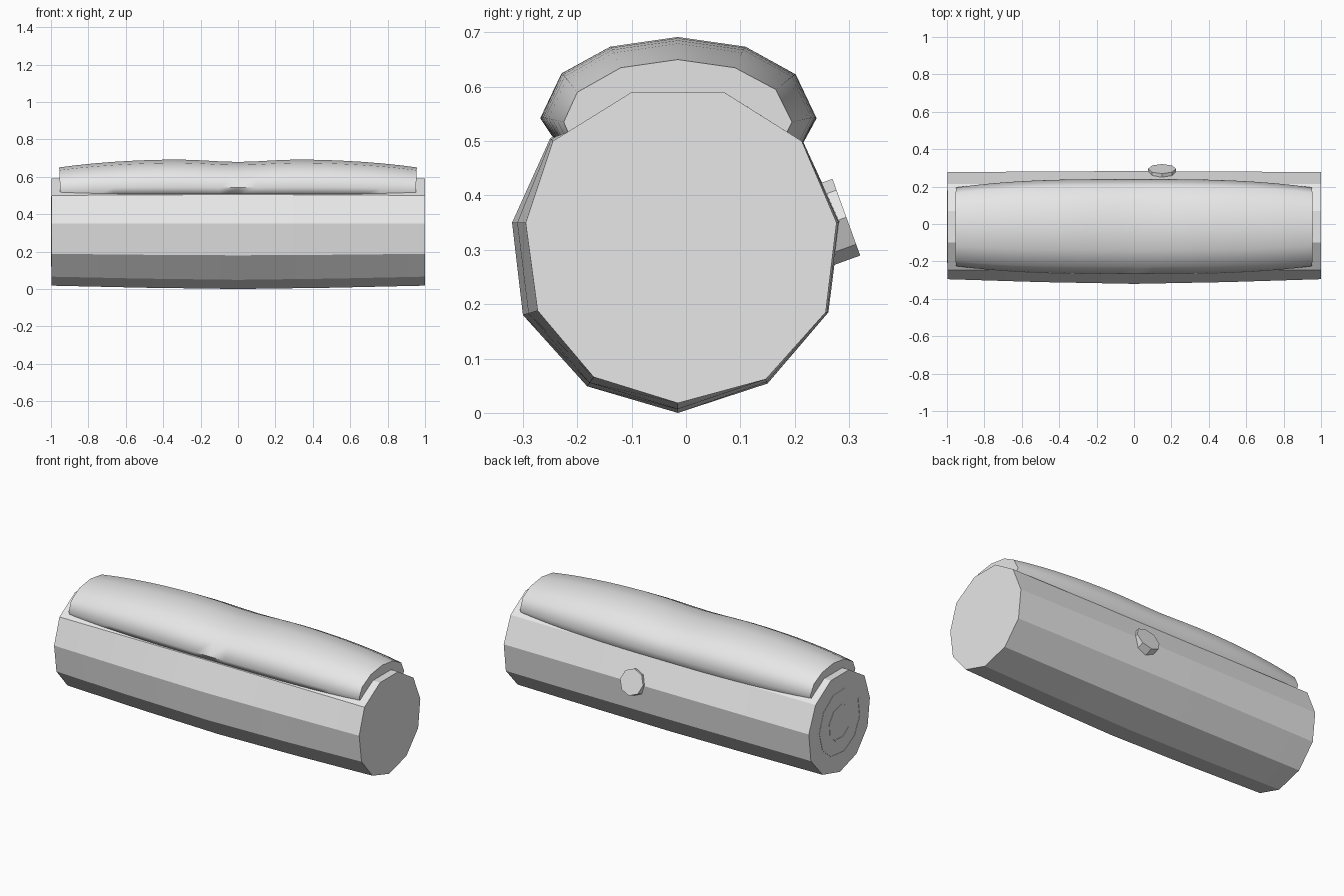
import bpy, bmesh
from math import cos, sin, radians, exp
from mathutils import Vector

cube = bpy.data.objects.get("Cube")
if cube:
    bpy.data.objects.remove(cube, do_unlink=True)

grey = bpy.data.materials.new("pale grey")
grey.use_nodes = True
GREY = (0.8, 0.8, 0.8, 1)
grey.diffuse_color = GREY
grey.node_tree.nodes["Principled BSDF"].inputs["Base Color"].default_value = GREY


def loft(name, rings, angle):
    """Skin closed rings of points, cap both ends, smooth below the angle."""
    bm = bmesh.new()
    loops = [[bm.verts.new(p) for p in ring] for ring in rings]
    n = len(loops[0])
    for a, b in zip(loops, loops[1:]):
        for i in range(n):
            j = (i + 1) % n
            bm.faces.new((a[i], a[j], b[j], b[i]))
    bm.faces.new(loops[0])
    bm.faces.new(loops[-1])
    bmesh.ops.recalc_face_normals(bm, faces=bm.faces)
    mesh = bpy.data.meshes.new(name)
    bm.to_mesh(mesh)
    bm.free()
    mesh.materials.append(grey)
    obj = bpy.data.objects.new(name, mesh)
    bpy.context.collection.objects.link(obj)
    bpy.ops.object.select_all(action='DESELECT')
    obj.select_set(True)
    bpy.context.view_layer.objects.active = obj
    bpy.ops.object.shade_smooth_by_angle(angle=radians(angle))
    return obj


def blend(a, b, t):
    return [Vector(p).lerp(Vector(q), t) for p, q in zip(a, b)]


# Log: faceted section that swells slightly towards the middle
log_end = [(.07, .59), (-.1, .59), (-.245, .5), (-.295, .35), (-.273, .188), (-.17, .066),
           (-.015, .018), (.147, .062), (.257, .185), (.277, .35), (.213, .5)]
log_mid = [(.07, .59), (-.1, .59), (-.25, .505), (-.32, .35), (-.3, .18), (-.182, .049),
           (-.015, 0), (.15, .054), (.262, .185), (.283, .352), (.215, .5)]
rings = []
for x in (-.998, -.5, 0, .5, 1):
    rings.append([(x, p.x, p.y) for p in blend(log_end, log_mid, 1 - abs(x) ** 1.4)])
loft("log", rings, 25)

# Soft layer on top: tapers at the ends and dips in the middle
cover_end = [(-.21, .5), (-.225, .535), (-.2, .59), (-.12, .635), (-.015, .65),
             (.09, .635), (.165, .595), (.195, .535), (.18, .505)]
cover_mid = [(-.24, .5), (-.268, .545), (-.23, .627), (-.14, .677), (-.015, .695),
             (.11, .677), (.203, .625), (.24, .545), (.215, .495)]
rings = []
for i in range(-10, 11):
    u = i / 10
    dip = .08 * exp(-(u / .22) ** 2)
    rings.append([(u * (.95 + .04 * (p.y - .5)), p.x, p.y - dip * (p.y - .5))
                  for p in blend(cover_end, cover_mid, 1 - abs(u) ** 3)])
loft("top_layer", rings, 60)

# Branch stub on the back, tilted upwards
axis = Vector((0, .94, .34)).normalized()
side = Vector((1, 0, 0))
up = side.cross(axis)
tip = Vector((.15, .295, .36))
rings = []
for depth in (.1, 0):
    rings.append([tip - axis * depth + .075 * (side * cos(a) + up * sin(a))
                  for a in (radians(45 * k) for k in range(8))])
loft("branch_stub", rings, 25)


# Growth rings: thin open bands on one end of the log
def growth_ring(name, radius, start, stop, steps):
    rings = []
    for k in range(steps + 1):
        a = radians(start + (stop - start) * k / steps)
        rings.append([(x, -.015 - r * cos(a), .31 + r * sin(a))
                      for x, r in ((-.994, radius), (-1, radius),
                                   (-1, radius + .01), (-.994, radius + .01))])
    loft(name, rings, 20)


growth_ring("outer_growth_ring", .185, 75, 385, 9)
growth_ring("inner_growth_ring", .095, 45, 325, 7)
